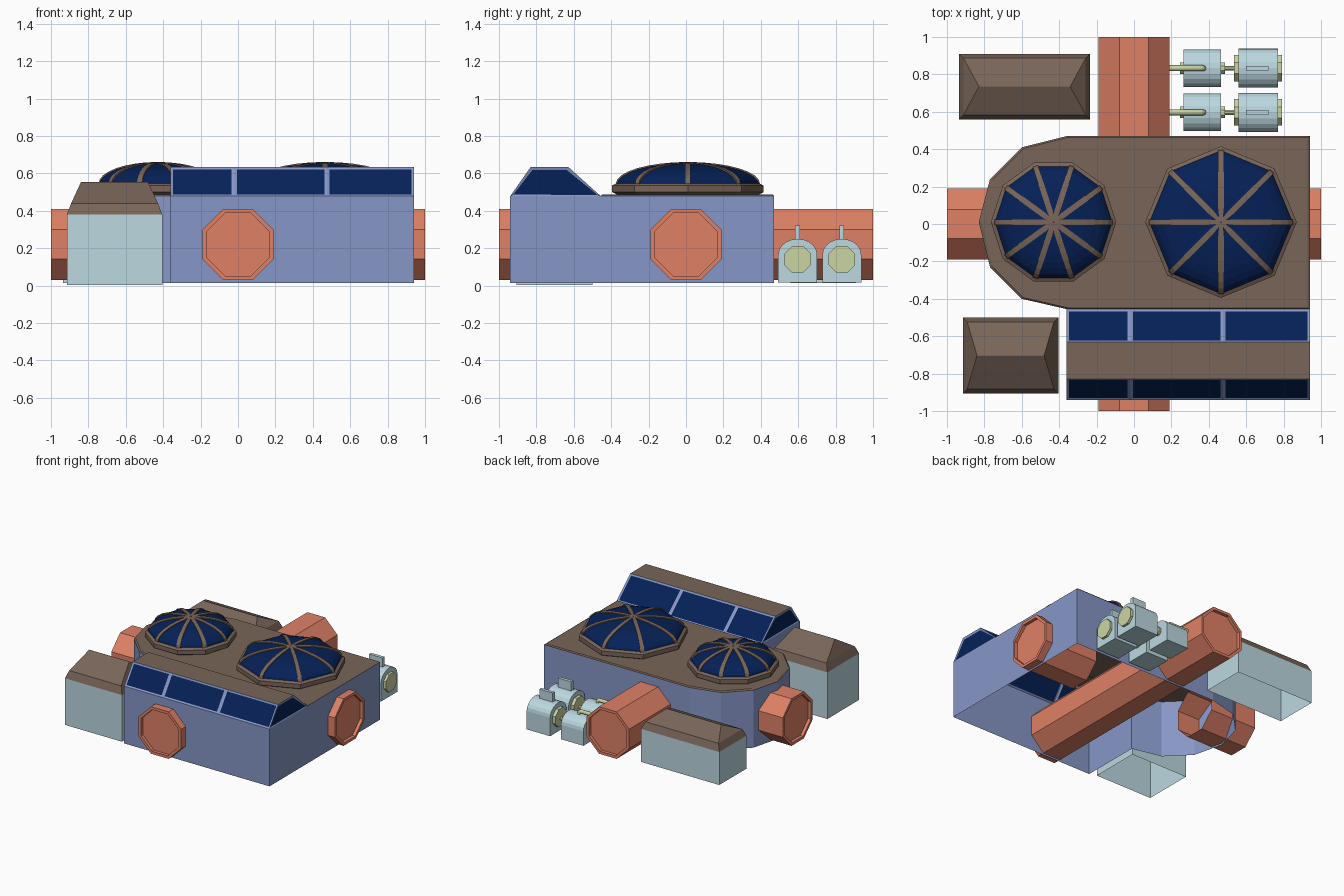
import bpy, bmesh
from math import cos, sin, pi
from mathutils import Vector, Matrix

cube = bpy.data.objects.get("Cube")
if cube:
    bpy.data.objects.remove(cube)


def material(name, rgb):
    m = bpy.data.materials.new(name)
    m.use_nodes = True
    col = [(c / 255) ** 2.2 for c in rgb] + [1]
    m.diffuse_color = col
    m.node_tree.nodes["Principled BSDF"].inputs["Base Color"].default_value = col
    return m


BLUE = material("wall_blue", (133, 149, 197))
BROWN = material("roof_brown", (120, 101, 89))
NAVY = material("glass_navy", (14, 38, 88))
ORANGE = material("tube_orange", (222, 128, 102))
CYAN = material("pale_cyan", (186, 215, 223))
GREEN = material("pale_green", (202, 212, 162))


def finish(name, bm, *mats):
    mesh = bpy.data.meshes.new(name)
    bm.to_mesh(mesh)
    bm.free()
    for m in mats:
        mesh.materials.append(m)
    ob = bpy.data.objects.new(name, mesh)
    bpy.context.collection.objects.link(ob)
    return ob


def loft(name, rings, mat, start=True, end=True):
    """Skin a stack of equal-length point rings, with optional end caps."""
    bm = bmesh.new()
    rows = [[bm.verts.new(p) for p in ring] for ring in rings]
    n = len(rows[0])
    for a, b in zip(rows, rows[1:]):
        for i in range(n):
            j = (i + 1) % n
            bm.faces.new((a[i], a[j], b[j], b[i]))
    if start:
        bm.faces.new(rows[0][::-1])
    if end:
        bm.faces.new(rows[-1])
    bmesh.ops.recalc_face_normals(bm, faces=bm.faces)
    return finish(name, bm, mat)


def rect(x0, x1, y0, y1, z, d=0):
    return [(x0 + d, y0 + d, z), (x1 - d, y0 + d, z), (x1 - d, y1 - d, z), (x0 + d, y1 - d, z)]


def box(name, x0, x1, y0, y1, z0, z1, mat):
    return loft(name, [rect(x0, x1, y0, y1, z0), rect(x0, x1, y0, y1, z1)], mat)


def ring_x(n, r, x, y, z, turn=0.5):
    """Polygon ring facing along x; r is the corner radius."""
    return [(x, y + r * cos(2 * pi * (i + turn) / n), z + r * sin(2 * pi * (i + turn) / n))
            for i in range(n)]


# Main walls, open below, with a faceted round end
round_end = [(-.36, .47), (-.60, .41), (-.77, .24), (-.83, .01), (-.77, -.23), (-.60, -.40), (-.36, -.455)]
outline = [(.94, -.94), (.94, .47)] + round_end + [(-.36, -.94)]
loft("walls", [[(x, y, z) for x, y in outline] for z in (.015, .478)], BLUE, False, False)

# Main roof slab
slab = [(.94, -.455), (.94, .47)] + round_end
mid = Vector((.06, .01))
loft("main_roof", [[(mid.x + (x - mid.x) * s, mid.y + (y - mid.y) * s, z) for x, y in slab]
                   for z, s in ((.476, 1), (.48, 1), (.488, .985))], BROWN)

# Raised window bay: sloped glazing in front and behind, glazed ends
bay = [(-.94, .478), (-.83, .635), (-.63, .635), (-.455, .478)]
cells = [-.36, -.02, .475, .94]
bm = bmesh.new()
grid = [[bm.verts.new((x, y, z)) for y, z in bay] for x in cells]
panes = [bm.faces.new(grid[0]), bm.faces.new(grid[-1][::-1])]
for a, b in zip(grid, grid[1:]):
    for k in range(3):
        f = bm.faces.new((a[k], b[k], b[k + 1], a[k + 1]))
        if k == 1:
            f.material_index = 1
        else:
            panes.append(f)
bmesh.ops.recalc_face_normals(bm, faces=bm.faces)
bmesh.ops.inset_individual(bm, faces=panes, thickness=.019, depth=-.004)
for f in panes:
    f.material_index = 2
finish("window_bay", bm, BLUE, BROWN, NAVY)


# Ribbed glass domes
def dome(name, n, R, cx, cy):
    def ring(r, z):
        return [(cx + r * cos(2 * pi * i / n), cy + r * sin(2 * pi * i / n), z) for i in range(n)]

    loft(name + "_rim", [ring(R - .03, .485), ring(R, .5), ring(R, .535), ring(R - .025, .548)],
         BROWN, False, False)
    steps = 8
    curve = [((R - .02) * cos(t), .54 + .115 * sin(t))
             for t in (pi / 2 * k / steps for k in range(steps))] + [(.004, .655)]
    loft(name + "_glass", [ring(r, z) for r, z in curve], NAVY, False)
    bm = bmesh.new()
    for i in range(n):
        turn = Matrix.Translation((cx, cy, 0)) @ Matrix.Rotation(2 * pi * i / n, 4, "Z")
        rows = []
        for r, z in curve:
            w = .015 if r > .05 else .008
            rows.append([bm.verts.new(turn @ Vector(p)) for p in
                         ((r, -w, z - .01), (r, -w, z + .006), (r, w, z + .006), (r, w, z - .01))])
        for a, b in zip(rows, rows[1:]):
            for k in range(3):
                bm.faces.new((a[k], a[k + 1], b[k + 1], b[k]))
    bmesh.ops.recalc_face_normals(bm, faces=bm.faces)
    finish(name + "_ribs", bm, BROWN)


dome("small_dome", 10, .335, -.43, .01)
dome("large_dome", 8, .405, .465, .01)


# Octagonal connecting tubes with recessed ends
def tube(name, x0, x1, cap_start, cap_end):
    R, r = .206, .182
    rings = [ring_x(8, R, x0, 0, .22), ring_x(8, R, x1, 0, .22)]
    if cap_start:
        rings = [ring_x(8, r, x0 + .025, 0, .22), ring_x(8, r, x0, 0, .22)] + rings
    if cap_end:
        rings += [ring_x(8, r, x1, 0, .22), ring_x(8, r, x1 - .025, 0, .22)]
    return loft(name, rings, ORANGE, cap_start, cap_end)


tube("long_tube", -1, 1, True, True).rotation_euler.z = pi / 2
tube("right_tube", -1, -.58, True, False)
tube("left_tube", .52, 1, False, True)


# Outbuildings with hipped roofs
def shed(name, x0, x1, y0, y1, z0, eave, knee, top, hip):
    loft(name + "_walls", [rect(x0, x1, y0, y1, z0), rect(x0, x1, y0, y1, eave)], CYAN, False, False)
    ym = (y0 + y1) / 2
    loft(name + "_roof", [rect(x0, x1, y0, y1, eave), rect(x0, x1, y0, y1, knee, .023),
                          rect(x0 + hip, x1 - hip, ym - .002, ym + .002, top)], BROWN, False)


shed("front_shed", -.915, -.405, -.905, -.50, .003, .38, .44, .553, .075)
shed("back_shed", -.935, -.235, .56, .91, .013, .28, .335, .405, .105)


# Storage tanks: flat base, straight sides, rounded top
def tank(name, x0, x1, y, half, z0, top):
    spring = top - half * .8
    arch = [(half * cos(pi * k / 10), spring + half * .8 * sin(pi * k / 10)) for k in range(11)]
    side = [(half, z0)] + arch + [(-half, z0)]
    loft(name, [[(x, y + v, z) for v, z in side] for x in (x0, x1)], CYAN)


def drum(name, x0, x1, y, z, r, n=8):
    loft(name, [ring_x(n, r, x0, y, z), ring_x(n, r, x1, y, z)], GREEN)


def pipe(name, points, r):
    curve = bpy.data.curves.new(name, "CURVE")
    curve.dimensions = "3D"
    curve.bevel_depth, curve.bevel_resolution = r, 2
    curve.use_fill_caps = True
    line = curve.splines.new("POLY")
    line.points.add(len(points) - 1)
    for p, co in zip(line.points, points):
        p.co = (*co, 1)
    curve.materials.append(GREEN)
    bpy.context.collection.objects.link(bpy.data.objects.new(name, curve))


for side, y in (("inner", .597), ("outer", .833)):
    tank(side + "_large_tank", .56, .77, y, .104, .018, .25)
    tank(side + "_small_tank", .265, .465, y, .1, .018, .215)
    drum(side + "_large_tank_cap", .535, .79, y, .14, .077)
    drum(side + "_small_tank_cap", .245, .487, y, .13, .034)
    drum(side + "_link_pipe", .48, .54, y, .13, .014)
    box(side + "_tank_fin", .60, .72, y - .013, y + .013, .24, .322, CYAN)
    pipe(side + "_feed_pipe", [(.15, y, .235), (.355, y, .235), (.368, y, .228), (.373, y, .2)], .016)
